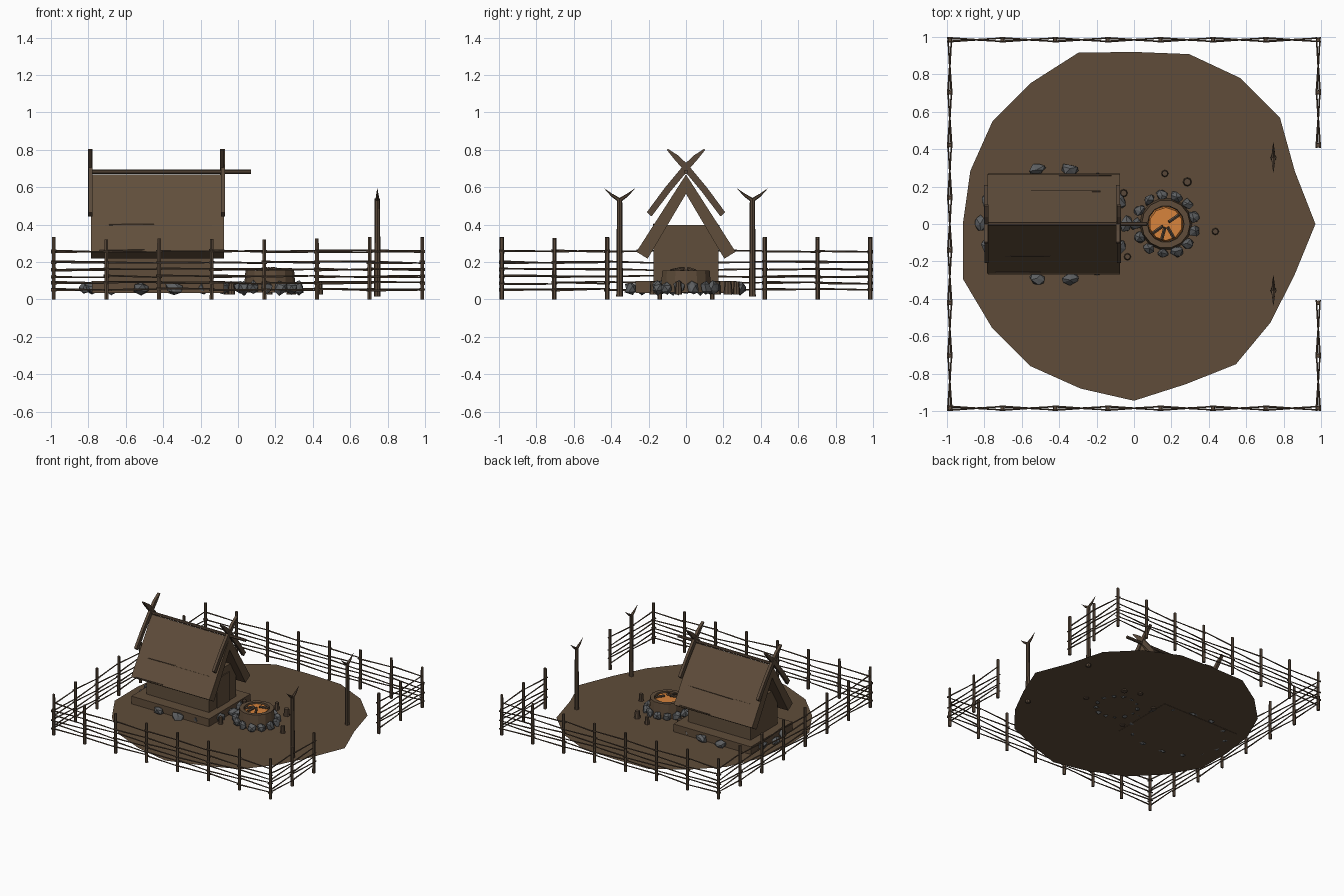
import bpy, bmesh, math, random
from mathutils import Vector, Matrix

random.seed(4)
if "Cube" in bpy.data.objects:
    bpy.data.objects.remove(bpy.data.objects["Cube"], do_unlink=True)


def material(name, rgb):
    m = bpy.data.materials.new(name)
    m.use_nodes = True
    m.diffuse_color = (*rgb, 1)
    bsdf = m.node_tree.nodes["Principled BSDF"]
    bsdf.inputs["Base Color"].default_value = (*rgb, 1)
    bsdf.inputs["Roughness"].default_value = 0.9
    return m


EARTH = material("earth brown", (0.115, 0.073, 0.042))
THATCH = material("thatch brown", (0.118, 0.076, 0.044))
WOOD = material("timber brown", (0.100, 0.066, 0.042))
STONE = material("stone grey", (0.11, 0.115, 0.12))
EMBER = material("ember orange", (0.68, 0.23, 0.045))
GROUND = 0.037


def finish(name, bm, mat):
    bmesh.ops.recalc_face_normals(bm, faces=bm.faces)
    me = bpy.data.meshes.new(name)
    bm.to_mesh(me)
    bm.free()
    me.materials.append(mat)
    ob = bpy.data.objects.new(name, me)
    bpy.context.collection.objects.link(ob)
    return ob


def add_tube(bm, p, q, r1, r2=None, sides=6):
    p, q = Vector(p), Vector(q)
    d = q - p
    mat = Matrix.Translation((p + q) / 2) @ d.to_track_quat('Z', 'Y').to_matrix().to_4x4()
    bmesh.ops.create_cone(bm, cap_ends=True, segments=sides, radius1=r1,
                          radius2=r1 if r2 is None else r2, depth=d.length, matrix=mat)


def add_box(bm, lo, hi):
    lo, hi = Vector(lo), Vector(hi)
    bmesh.ops.create_cube(bm, size=1, matrix=Matrix.Translation((lo + hi) / 2)
                          @ Matrix.Diagonal((*(hi - lo), 1)))


def add_prism(bm, profile, x0, x1):
    # closed outline in the y-z plane, extruded along x
    a = [bm.verts.new((x0, y, z)) for y, z in profile]
    b = [bm.verts.new((x1, y, z)) for y, z in profile]
    bm.faces.new(a)
    bm.faces.new(b[::-1])
    for i in range(len(a)):
        j = (i + 1) % len(a)
        bm.faces.new((a[i], a[j], b[j], b[i]))


def add_stone(bm, x, y, z, length, width, height, angle):
    mat = (Matrix.Translation((x, y, z)) @ Matrix.Rotation(angle, 4, 'Z')
           @ Matrix.Diagonal((length, width, height, 1)))
    made = bmesh.ops.create_icosphere(bm, subdivisions=1, radius=0.5, matrix=mat)
    for v in made["verts"]:
        v.co += Vector([random.uniform(-0.007, 0.007) for _ in range(3)])


# Ground patch: an uneven flat disc
radii = [.97, .905, .965, .965, .955, .92, .963, .934, .935, .92,
         .915, .96, .94, .94, .925, .945, .9, .927, .9, .9]
bm = bmesh.new()
bm.faces.new([bm.verts.new((r * math.cos(i * math.pi / 10), r * math.sin(i * math.pi / 10), GROUND))
              for i, r in enumerate(radii)])
finish("ground_patch", bm, EARTH)

# Fence: posts with loosely laid rails; the +x side has a gate gap
EDGE, SPANS = 0.985, 7
RAILS = (0.053, 0.088, 0.123, 0.16, 0.198, 0.257)


def fence_side(name, place, gap=()):
    bm = bmesh.new()
    stops = [-EDGE + 2 * EDGE * i / SPANS for i in range(SPANS + 1)]
    for i, s in enumerate(stops):
        if i not in (3, 4) or not gap:
            add_tube(bm, place(s, 0, 0), place(s, 0, random.uniform(0.32, 0.335)), 0.012, 0.011)
    for i in range(SPANS):
        if i in gap:
            continue
        for n, z in enumerate(RAILS):
            off = 0.01 if (n + i) % 2 else -0.01
            add_tube(bm, place(stops[i] - 0.015, off, z + random.uniform(-.006, .006)),
                     place(stops[i + 1] + 0.015, -off, z + random.uniform(-.006, .006)),
                     0.006, 0.004, 5)
    finish(name, bm, WOOD)


fence_side("front_fence", lambda s, o, z: (s, -EDGE + o, z))
fence_side("back_fence", lambda s, o, z: (s, EDGE + o, z))
fence_side("right_fence", lambda s, o, z: (-EDGE + o, s, z))
fence_side("gate_fence", lambda s, o, z: (EDGE + o, s, z), gap=(2, 3, 4))

# Posts that close the fence at the gate
bm = bmesh.new()
for y in (-0.42, 0.42):
    add_tube(bm, (EDGE, y, 0), (EDGE, y, 0.33), 0.012)
finish("gate_end_posts", bm, WOOD)

# Forked gate poles
for side, y in (("right", -0.355), ("left", 0.355)):
    bm = bmesh.new()
    add_tube(bm, (0.745, y, 0.015), (0.745, y, 0.54), 0.018, 0.014, 8)
    for s in (-1, 1):
        add_tube(bm, (0.745, y - s * 0.008, 0.525), (0.745, y + s * 0.04, 0.557), 0.012, 0.008)
        add_tube(bm, (0.745, y + s * 0.037, 0.554), (0.745, y + s * 0.08, 0.592), 0.008, 0.001)
    finish(side + "_forked_pole", bm, WOOD)

# Hut: platform, walls and door panel
bm = bmesh.new()
add_box(bm, (-0.78, -0.27, GROUND - 0.002), (-0.075, 0.27, 0.10))
finish("hut_platform", bm, EARTH)
bm = bmesh.new()
add_box(bm, (-0.71, -0.175, 0.09), (-0.14, 0.175, 0.397))
finish("hut_walls", bm, THATCH)
bm = bmesh.new()
add_box(bm, (-0.142, -0.08, 0.10), (-0.133, 0.08, 0.34))
finish("hut_door", bm, THATCH)

# Steep thick roof, one outline for both slopes
half = [(0.265, 0.255), (0.205, 0.218)]
profile = [(0, 0.668)] + half + [(0, 0.565)] + [(-y, z) for y, z in half[::-1]]
bm = bmesh.new()
add_prism(bm, profile, -0.785, -0.075)
finish("hut_roof", bm, THATCH)

# Thin battens lying on the slopes
bm = bmesh.new()
for s, y, x0, x1 in ((1, 0.175, -0.55, -0.18), (-1, 0.172, -0.69, -0.45),
                     (-1, 0.26, -0.74, -0.5), (1, 0.26, -0.4, -0.12)):
    z = 0.668 - y * 0.413 / 0.265
    add_tube(bm, (x0, s * y, z), (x1, s * y, z + 0.003), 0.005, 0.003, 5)
finish("roof_battens", bm, WOOD)

# Ridge pole and crossed gable horns
bm = bmesh.new()
add_tube(bm, (-0.795, 0, 0.682), (0.07, 0, 0.682), 0.012, sides=8)
finish("ridge_pole", bm, WOOD)
spine = [(-0.197, 0.455, 0.017), (-0.1, 0.585, 0.018), (0, 0.705, 0.018),
         (0.05, 0.758, 0.015), (0.1, 0.803, 0.004)]
for label, x in (("right", -0.79), ("left", -0.083)):
    bm = bmesh.new()
    for s in (-1, 1):
        outline = [(s * (y - w * 0.75), z + w * 0.65) for y, z, w in spine]
        outline += [(s * (y + w * 0.75), z - w * 0.65) for y, z, w in spine[::-1]]
        add_prism(bm, outline, x - 0.011 + s * 0.002, x + 0.011 + s * 0.002)
    finish(label + "_gable_horns", bm, WOOD)

# Foundation stones around the hut
bm = bmesh.new()
for i in range(14):
    a = math.tau * i / 14
    add_stone(bm, -0.43 + 0.39 * math.cos(a), 0.3 * math.sin(a), 0.06,
              0.095, 0.065, 0.065, a + math.pi / 2)
finish("foundation_stones", bm, STONE)

# Fire pit: hollow rim, embers, logs and a ring of stones
PIT = 0.17
bm = bmesh.new()
rings = []
for r, z in ((0.14, GROUND), (0.13, 0.155), (0.098, 0.155), (0.095, 0.12)):
    rings.append([bm.verts.new((PIT + r * math.cos(math.tau * i / 14),
                                r * math.sin(math.tau * i / 14), z)) for i in range(14)])
for a, b in zip(rings, rings[1:]):
    for i in range(14):
        j = (i + 1) % 14
        bm.faces.new((a[i], a[j], b[j], b[i]))
finish("fire_pit_rim", bm, EARTH)
bm = bmesh.new()
add_tube(bm, (PIT, 0, 0.11), (PIT, 0, 0.148), 0.097, 0.088, 10)
finish("embers", bm, EMBER)
bm = bmesh.new()
for angle in (35, 215, 255, 300):
    a = math.radians(angle)
    c, s = math.cos(a), math.sin(a)
    add_tube(bm, (PIT + 0.02 * c, 0.02 * s, 0.165), (PIT + 0.085 * c, 0.085 * s, 0.152), 0.01)
finish("fire_logs", bm, WOOD)
bm = bmesh.new()
for i in range(13):
    a = math.tau * (i + 0.5) / 13
    add_stone(bm, PIT + 0.157 * math.cos(a), 0.157 * math.sin(a), 0.062,
              0.07, 0.06, 0.075, a + math.pi / 2)
finish("fire_ring_stones", bm, STONE)

# Stump seats around the fire
bm = bmesh.new()
for x, y, r in ((-0.055, 0.165, 0.022), (-0.035, -0.175, 0.02), (0.165, 0.27, 0.02),
                (0.285, 0.225, 0.025), (0.435, -0.04, 0.02)):
    add_tube(bm, (x, y, GROUND - 0.01), (x, y, 0.095), r, r * 0.75, 8)
finish("stump_seats", bm, WOOD)
